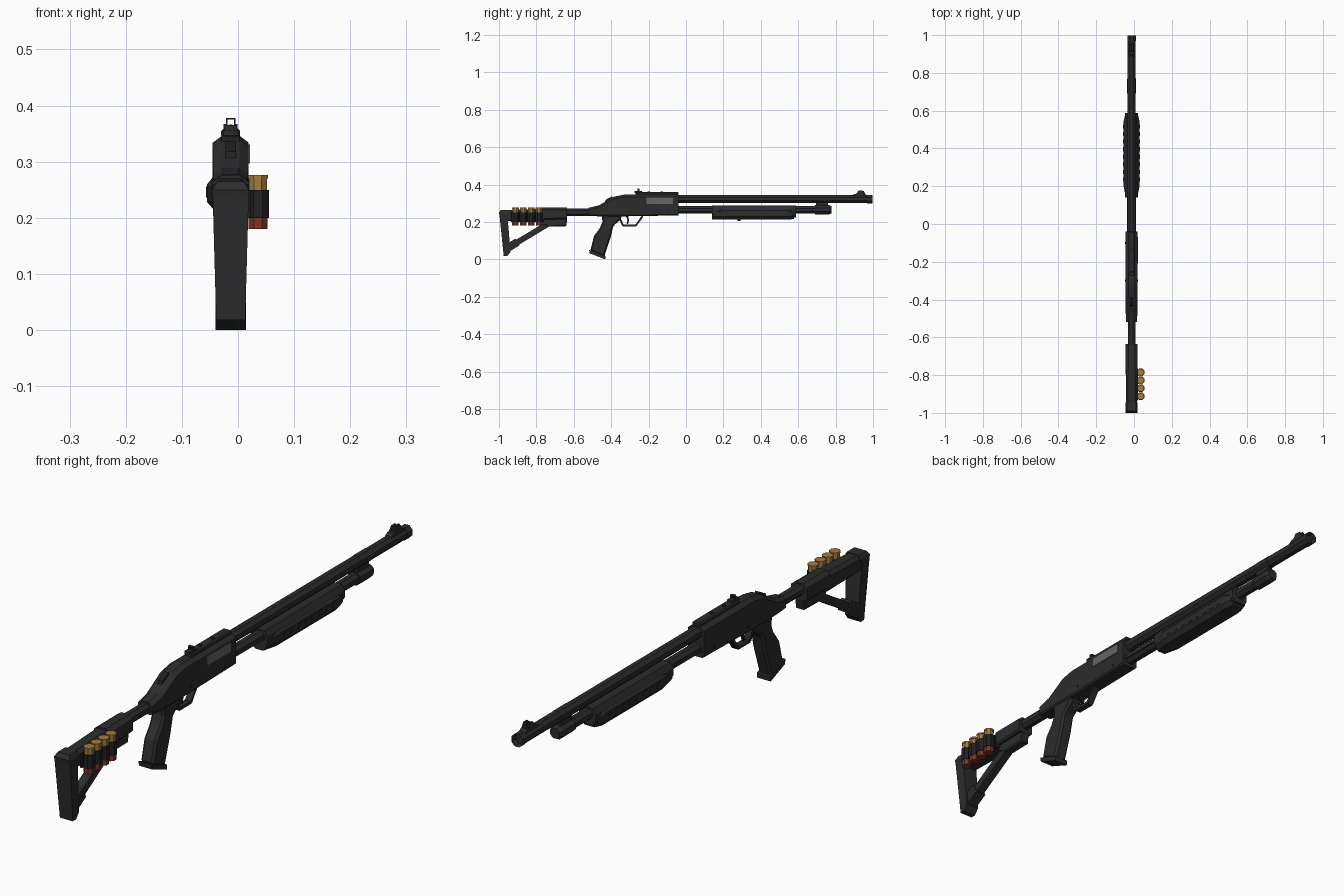
import bpy, bmesh, math
from mathutils import Vector, Matrix

if "Cube" in bpy.data.objects:
    bpy.data.objects.remove(bpy.data.objects["Cube"])

CX = -0.013  # centre line of the gun


def material(name, r, g, b):
    m = bpy.data.materials.new(name)
    m.diffuse_color = (r, g, b, 1)
    m.use_nodes = True
    m.node_tree.nodes["Principled BSDF"].inputs["Base Color"].default_value = m.diffuse_color
    return m


BODY = material("dark grey", 0.025, 0.025, 0.026)
BLACK = material("near black", 0.015, 0.015, 0.016)
STEEL = material("bolt grey", 0.13, 0.13, 0.13)
BRASS = material("brass", 0.36, 0.20, 0.05)
RED = material("shell red", 0.20, 0.035, 0.025)


def finish(name, bm, mat):
    bmesh.ops.recalc_face_normals(bm, faces=bm.faces)
    me = bpy.data.meshes.new(name)
    bm.to_mesh(me)
    bm.free()
    me.materials.append(mat)
    ob = bpy.data.objects.new(name, me)
    bpy.context.collection.objects.link(ob)
    return ob


def skin(name, rings, mat):
    """Bridge rings of equal length and cap both ends."""
    bm = bmesh.new()
    vs = [[bm.verts.new(p) for p in r] for r in rings]
    n = len(vs[0])
    for a, b in zip(vs, vs[1:]):
        for i in range(n):
            bm.faces.new((a[i], a[(i + 1) % n], b[(i + 1) % n], b[i]))
    bm.faces.new(vs[0])
    bm.faces.new(vs[-1])
    return finish(name, bm, mat)


def loft(name, stations, mat, ct=(0.016, 0.012), cb=(0.006, 0.006)):
    """Chamfered box sections along y; station = (y, z_low, z_high, half_width)."""
    rings = []
    for y, z0, z1, w in stations:
        half = [(w - cb[0], z0), (w, z0 + cb[1]), (w, z1 - ct[1]), (w - ct[0], z1)]
        sec = half + [(-x, z) for x, z in reversed(half)]
        rings.append([(CX + x, y, z) for x, z in sec])
    return skin(name, rings, mat)


def prism(name, profile, w, mat, x=CX, edge=0.0):
    """Side profile (y, z) extruded across x, edges optionally chamfered."""
    ob = skin(name, [[(x + s * w, y, z) for y, z in profile] for s in (-1, 1)], mat)
    if edge:
        b = ob.modifiers.new("chamfer", "BEVEL")
        b.width, b.segments, b.limit_method = edge, 1, "ANGLE"
    return ob


def box(name, x0, x1, y0, y1, z0, z1, mat, edge=0.0):
    return prism(name, [(y0, z0), (y1, z0), (y1, z1), (y0, z1)],
                 (x1 - x0) / 2, mat, (x0 + x1) / 2, edge)


def bar(name, p, q, thick, w, mat):
    p, q = Vector(p), Vector(q)
    d = (q - p).normalized() * thick / 2
    n = Vector((-d.y, d.x))
    return prism(name, [p - n, q - n, q + n, p + n], w, mat)


def rod(name, p, q, r, sides, mat, r2=None, bore=0.0):
    p, q = Vector(p), Vector(q)
    bm = bmesh.new()
    rot = (q - p).to_track_quat("Z", "Y").to_matrix().to_4x4()
    bmesh.ops.create_cone(bm, cap_ends=True, segments=sides, radius1=r,
                          radius2=r if r2 is None else r2, depth=(q - p).length,
                          matrix=Matrix.Translation((p + q) / 2) @ rot
                          @ Matrix.Rotation(math.pi / sides, 4, "Z"))
    if bore:  # hollow the far end
        d = (q - p).normalized()
        cap = max(bm.faces, key=lambda f: f.calc_center_median().dot(d))
        bmesh.ops.inset_region(bm, faces=[cap], thickness=bore)
        bmesh.ops.translate(bm, verts=cap.verts, vec=-d * 0.06)
    return finish(name, bm, mat)


# Receiver with sloping rear
loft("receiver", [(-0.52, 0.232, 0.276, 0.029), (-0.465, 0.23, 0.289, 0.031),
                  (-0.385, 0.23, 0.335, 0.032), (-0.33, 0.23, 0.346, 0.032),
                  (-0.04, 0.235, 0.346, 0.032)], BODY)
box("top_rail", CX - 0.017, CX + 0.017, -0.27, -0.04, 0.343, 0.359, BODY, 0.004)
for y in (-0.2, -0.13):
    rod("rail_screw", (CX, y, 0.355), (CX, y, 0.362), 0.007, 8, BLACK)
prism("safety_button", [(-0.435, 0.303), (-0.39, 0.328), (-0.395, 0.337), (-0.43, 0.318)],
      0.009, BLACK)
box("ejection_port", CX + 0.03, CX + 0.034, -0.21, -0.07, 0.297, 0.331, STEEL)
for y in (-0.3, -0.1):
    rod("receiver_pin", (CX - 0.034, y, 0.255), (CX + 0.034, y, 0.255), 0.006, 8, BLACK)

# Rear sight: small square ring on a foot
box("rear_sight_foot", CX - 0.011, CX + 0.011, -0.275, -0.235, 0.355, 0.365, BODY)
for s in (-1, 1):
    box("rear_sight_post", CX + s * 0.007 - 0.0015, CX + s * 0.007 + 0.0015,
        -0.26, -0.248, 0.363, 0.378, BODY)
box("rear_sight_bar", CX - 0.0085, CX + 0.0085, -0.26, -0.248, 0.375, 0.378, BODY)

# Pistol grip
prism("grip", [(-0.45, 0.24), (-0.447, 0.20), (-0.462, 0.165), (-0.492, 0.125),
               (-0.512, 0.045), (-0.437, 0.014), (-0.402, 0.12), (-0.388, 0.18),
               (-0.352, 0.21), (-0.34, 0.24)], 0.026, BODY, edge=0.008)
prism("grip_base", [(-0.518, 0.05), (-0.515, 0.032), (-0.432, 0.0), (-0.43, 0.018)],
      0.0275, BODY)

# Trigger and guard
guard = [(-0.355, 0.222), (-0.337, 0.18), (-0.268, 0.18), (-0.232, 0.232)]
for p, q in zip(guard, guard[1:]):
    bar("trigger_guard", p, q, 0.01, 0.012, BODY)
for p, q in (((-0.318, 0.235), (-0.308, 0.21)), ((-0.308, 0.212), (-0.314, 0.19))):
    bar("trigger", p, q, 0.009, 0.005, BLACK)

# Barrel and magazine tube
rod("barrel", (CX, -0.05, 0.322), (CX, 0.975, 0.322), 0.0225, 8, BODY)
rod("muzzle", (CX, 0.968, 0.322), (CX, 0.997, 0.322), 0.0245, 8, BODY, bore=0.008)
rod("magazine_tube", (CX, -0.05, 0.265), (CX, 0.7, 0.265), 0.021, 8, BODY)
rod("magazine_cap", (CX, 0.69, 0.265), (CX, 0.765, 0.265), 0.0265, 8, BODY)
rod("magazine_cap_tip", (CX, 0.765, 0.265), (CX, 0.778, 0.265), 0.0265, 8, BODY, r2=0.02)
box("barrel_clamp", CX - 0.012, CX + 0.012, 0.695, 0.76, 0.275, 0.31, BODY)
rod("barrel_band", (CX, 0.70, 0.322), (CX, 0.768, 0.322), 0.0235, 8, BODY)

# Front sight: ramp, blade and two ears
prism("front_sight_ramp", [(0.88, 0.335), (0.975, 0.335), (0.955, 0.35), (0.9, 0.35)],
      0.013, BODY)
prism("front_sight_blade", [(0.91, 0.345), (0.96, 0.345), (0.95, 0.366), (0.925, 0.366)],
      0.003, BODY)
for s in (-1, 1):
    prism("front_sight_ear", [(0.905, 0.345), (0.955, 0.345), (0.943, 0.367), (0.922, 0.367)],
          0.0025, BODY, CX + s * 0.010)

# Pump fore-end with side panels and ribs
ch = (0.012, 0.018)
loft("pump", [(0.14, 0.225, 0.288, 0.034), (0.588, 0.225, 0.288, 0.034)], BODY, ch, ch)
loft("pump_grip", [(0.14, 0.214, 0.26, 0.030), (0.2, 0.212, 0.272, 0.042),
                   (0.545, 0.212, 0.272, 0.042), (0.578, 0.216, 0.26, 0.034)],
     BODY, (0.01, 0.012), (0.014, 0.016))
for i in range(8):
    y = 0.225 + i * 0.04
    box("pump_rib", CX - 0.044, CX + 0.044, y, y + 0.022, 0.236, 0.256, BODY)
box("pump_stud", CX - 0.006, CX + 0.006, 0.275, 0.292, 0.205, 0.216, BLACK)
for s in (-1, 1):
    box("action_bar", CX + s * 0.0215 - 0.002, CX + s * 0.0215 + 0.002,
        -0.05, 0.15, 0.258, 0.272, BODY)

# Stock: tube, sleeve, beam, strut and butt plate
rod("buffer_tube", (CX, -0.70, 0.252), (CX, -0.50, 0.252), 0.0215, 8, BODY)
loft("stock_sleeve", [(-0.77, 0.212, 0.276, 0.032), (-0.635, 0.216, 0.277, 0.032)], BODY)
loft("stock_beam", [(-0.985, 0.205, 0.262, 0.029), (-0.76, 0.203, 0.270, 0.031)], BODY,
     (0.012, 0.012))
prism("stock_lug", [(-0.77, 0.19), (-0.735, 0.175), (-0.64, 0.177), (-0.635, 0.22),
                    (-0.77, 0.22)], 0.018, BODY, edge=0.004)
bar("stock_strut", (-0.96, 0.056), (-0.72, 0.20), 0.03, 0.016, BODY)
bar("strut_foot", (-0.955, 0.06), (-0.9, 0.093), 0.042, 0.021, BODY)
skin("butt_plate", [[(CX + s * w, y, z) for s, y in
                     ((-1, y0), (1, y0), (1, y1), (-1, y1))]
                    for y0, y1, w, z in ((-0.975, -0.955, 0.026, 0.018),
                                         (-0.977, -0.938, 0.0265, 0.04),
                                         (-0.997, -0.955, 0.032, 0.235),
                                         (-1.0, -0.945, 0.032, 0.25),
                                         (-0.99, -0.945, 0.024, 0.265))], BODY)

# Four spare shells in loops on the right side of the stock
SX = 0.0355
box("shell_carrier", 0.015, 0.022, -0.935, -0.765, 0.2, 0.25, BLACK)
for i in range(4):
    y = -0.912 + i * 0.042
    rod("shell_loop", (SX, y, 0.2), (SX, y, 0.25), 0.0215, 8, BLACK)
    rod("shell_hull", (SX, y, 0.18), (SX, y, 0.202), 0.0185, 8, RED)
    rod("shell_head", (SX, y, 0.248), (SX, y, 0.27), 0.0175, 8, BRASS)
    rod("shell_rim", (SX, y, 0.27), (SX, y, 0.276), 0.0195, 8, BRASS)
